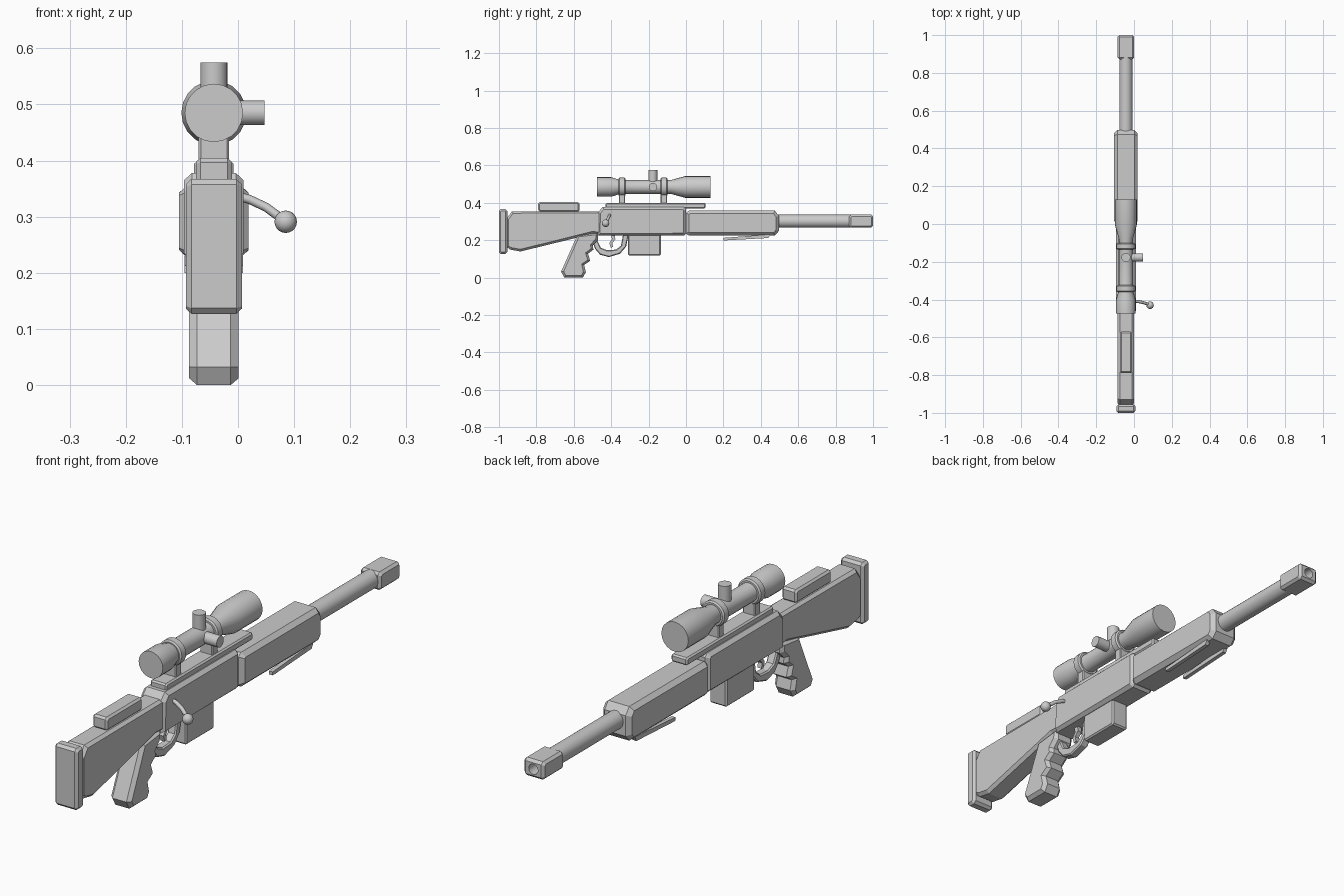
import bpy, bmesh, math
from mathutils import Vector

if "Cube" in bpy.data.objects:
    bpy.data.objects.remove(bpy.data.objects["Cube"])

CX = -0.043          # centre line of the rifle (the bolt handle shifts it off x = 0)
AXIS_Z = 0.485       # scope axis height
grey = bpy.data.materials.new("gunmetal_grey")
grey.diffuse_color = (0.6, 0.6, 0.6, 1)
grey.use_nodes = True
grey.node_tree.nodes["Principled BSDF"].inputs["Base Color"].default_value = grey.diffuse_color


def finish(name, bm, smooth=False):
    bmesh.ops.recalc_face_normals(bm, faces=bm.faces)
    me = bpy.data.meshes.new(name)
    bm.to_mesh(me)
    bm.free()
    ob = bpy.data.objects.new(name, me)
    bpy.context.collection.objects.link(ob)
    me.materials.append(grey)
    if smooth:
        bpy.ops.object.select_all(action='DESELECT')
        ob.select_set(True)
        bpy.context.view_layer.objects.active = ob
        bpy.ops.object.shade_smooth_by_angle(angle=math.radians(30))
    return ob


def prism(name, pts, half, c=0.0, x=CX):
    """Side profile (y, z) extruded across x, side edges chamfered by c."""
    bm = bmesh.new()
    h = half - c
    caps = [[bm.verts.new((x + s * h, y, z)) for y, z in pts] for s in (-1, 1)]
    faces = [bm.faces.new(v) for v in caps]
    n = len(pts)
    for i in range(n):
        j = (i + 1) % n
        bm.faces.new((caps[0][i], caps[0][j], caps[1][j], caps[1][i]))
    bmesh.ops.recalc_face_normals(bm, faces=bm.faces)
    if c:
        bmesh.ops.inset_individual(bm, faces=faces, thickness=c, depth=c)
    return finish(name, bm)


def block(name, y0, y1, z0, z1, half, c, x=CX):
    """Box with all edges chamfered."""
    pts = [(y0 + c, z0), (y1 - c, z0), (y1, z0 + c), (y1, z1 - c),
           (y1 - c, z1), (y0 + c, z1), (y0, z1 - c), (y0, z0 + c)]
    return prism(name, pts, half, c, x)


def lathe(name, prof, origin, axis, n=24):
    """Turned part: prof is (distance along axis, radius)."""
    bm = bmesh.new()
    rot = Vector((0, 0, 1)).rotation_difference(Vector(axis)).to_matrix()
    rings = []
    for t, r in prof:
        rings.append([bm.verts.new(Vector(origin) + rot @ Vector(
            (r * math.cos(2 * math.pi * k / n), r * math.sin(2 * math.pi * k / n), t)))
            for k in range(n)])
    for a, b in zip(rings, rings[1:]):
        for k in range(n):
            m = (k + 1) % n
            bm.faces.new((a[k], a[m], b[m], b[k]))
    bm.faces.new(rings[0])
    bm.faces.new(rings[-1])
    return finish(name, bm, True)


# Stock, butt pad and cheek rest
prism("stock", [(-0.96, 0.165), (-0.94, 0.15), (-0.885, 0.14), (-0.66, 0.195), (-0.5, 0.235),
                (-0.45, 0.235), (-0.45, 0.355), (-0.93, 0.355), (-0.96, 0.315)], 0.044, 0.012)
block("butt_pad", -1.0, -0.955, 0.127, 0.367, 0.05, 0.01)
block("cheek_rest", -0.79, -0.57, 0.353, 0.405, 0.032, 0.008)

# Pistol grip with finger grooves
prism("pistol_grip", [(-0.58, 0.23), (-0.668, 0.032), (-0.65, 0.0), (-0.552, 0.0), (-0.535, 0.03),
                      (-0.545, 0.068), (-0.512, 0.09), (-0.524, 0.128), (-0.495, 0.15),
                      (-0.498, 0.172), (-0.47, 0.2), (-0.47, 0.24)], 0.044, 0.014)

# Receiver and handguard
prism("receiver", [(-0.47, 0.225), (-0.01, 0.225), (0.0, 0.235), (0.0, 0.365), (-0.012, 0.378),
                   (-0.445, 0.378), (-0.47, 0.35)], 0.053, 0.014)
prism("handguard", [(0.0, 0.237), (0.015, 0.225), (0.475, 0.225), (0.497, 0.25), (0.497, 0.33),
                    (0.475, 0.358), (0.015, 0.358), (0.0, 0.345)], 0.062, 0.017)

# Magazine, trigger guard and trigger
block("magazine", -0.31, -0.135, 0.118, 0.24, 0.037, 0.006)
prism("trigger_guard", [(-0.503, 0.203), (-0.487, 0.155), (-0.46, 0.123), (-0.412, 0.11),
                        (-0.353, 0.128), (-0.32, 0.166), (-0.308, 0.228), (-0.337, 0.228),
                        (-0.348, 0.171), (-0.374, 0.15), (-0.422, 0.147), (-0.455, 0.16),
                        (-0.476, 0.203)], 0.018, 0.005)
prism("trigger", [(-0.4, 0.23), (-0.38, 0.23), (-0.378, 0.205), (-0.394, 0.185), (-0.39, 0.165),
                  (-0.402, 0.16), (-0.41, 0.185), (-0.396, 0.205)], 0.009)

# Barrel and muzzle brake with bore
lathe("barrel", [(0.45, 0.035), (0.9, 0.035)], (CX, 0, 0.302), (0, 1, 0))
muzzle = block("muzzle_brake", 0.872, 1.0, 0.267, 0.337, 0.044, 0.01)
bore = lathe("bore_cutter", [(0.93, 0.02), (1.05, 0.02)], (CX, 0, 0.302), (0, 1, 0), 16)
bore.hide_render = True
bore.hide_viewport = True
cut = muzzle.modifiers.new("bore", 'BOOLEAN')
cut.operation = 'DIFFERENCE'
cut.object = bore

# Folded bipod legs
for side, s in (("left", -1), ("right", 1)):
    prism("bipod_leg_" + side, [(0.2, 0.2), (0.22, 0.2), (0.44, 0.212), (0.45, 0.23),
                                (0.43, 0.23), (0.2, 0.213)], 0.008, 0, CX + s * 0.044)

# Scope rail and mounts
block("scope_rail", -0.43, 0.105, 0.37, 0.4, 0.035, 0.006)
for end, y in (("rear", -0.342), ("front", -0.118)):
    block("scope_mount_" + end, y - 0.017, y + 0.017, 0.39, 0.46, 0.027, 0.004)
    lathe("scope_ring_" + end, [(-0.018, 0.044), (-0.013, 0.05), (0.013, 0.05), (0.018, 0.044)],
          (CX, y, AXIS_Z), (0, 1, 0))

# Scope body: eyepiece, tube and objective bell
lathe("scope_body", [(-0.475, 0.052), (-0.4, 0.052), (-0.35, 0.037), (-0.08, 0.037),
                     (-0.005, 0.058), (0.13, 0.058)], (CX, 0, AXIS_Z), (0, 1, 0), 20)

# Scope adjustment knobs
lathe("elevation_knob", [(0.0, 0.024), (0.09, 0.024)], (CX, -0.177, AXIS_Z), (0, 0, 1))
lathe("windage_knob", [(0.0, 0.022), (0.09, 0.022)], (CX, -0.177, AXIS_Z), (1, 0, 0))

# Bolt handle: bent stem and ball
cu = bpy.data.curves.new("bolt_stem", 'CURVE')
cu.dimensions = '3D'
cu.bevel_depth = 0.008
cu.bevel_resolution = 2
cu.use_fill_caps = True
path = [(-0.01, -0.408, 0.339), (0.02, -0.41, 0.331), (0.05, -0.416, 0.317), (0.084, -0.428, 0.292)]
sp = cu.splines.new('POLY')
sp.points.add(len(path) - 1)
for p, co in zip(sp.points, path):
    p.co = (*co, 1)
cu.materials.append(grey)
bpy.context.collection.objects.link(bpy.data.objects.new("bolt_stem", cu))

bm = bmesh.new()
bmesh.ops.create_uvsphere(bm, u_segments=16, v_segments=10, radius=0.02)
bmesh.ops.translate(bm, verts=bm.verts, vec=(0.085, -0.43, 0.291))
finish("bolt_knob", bm, True)
